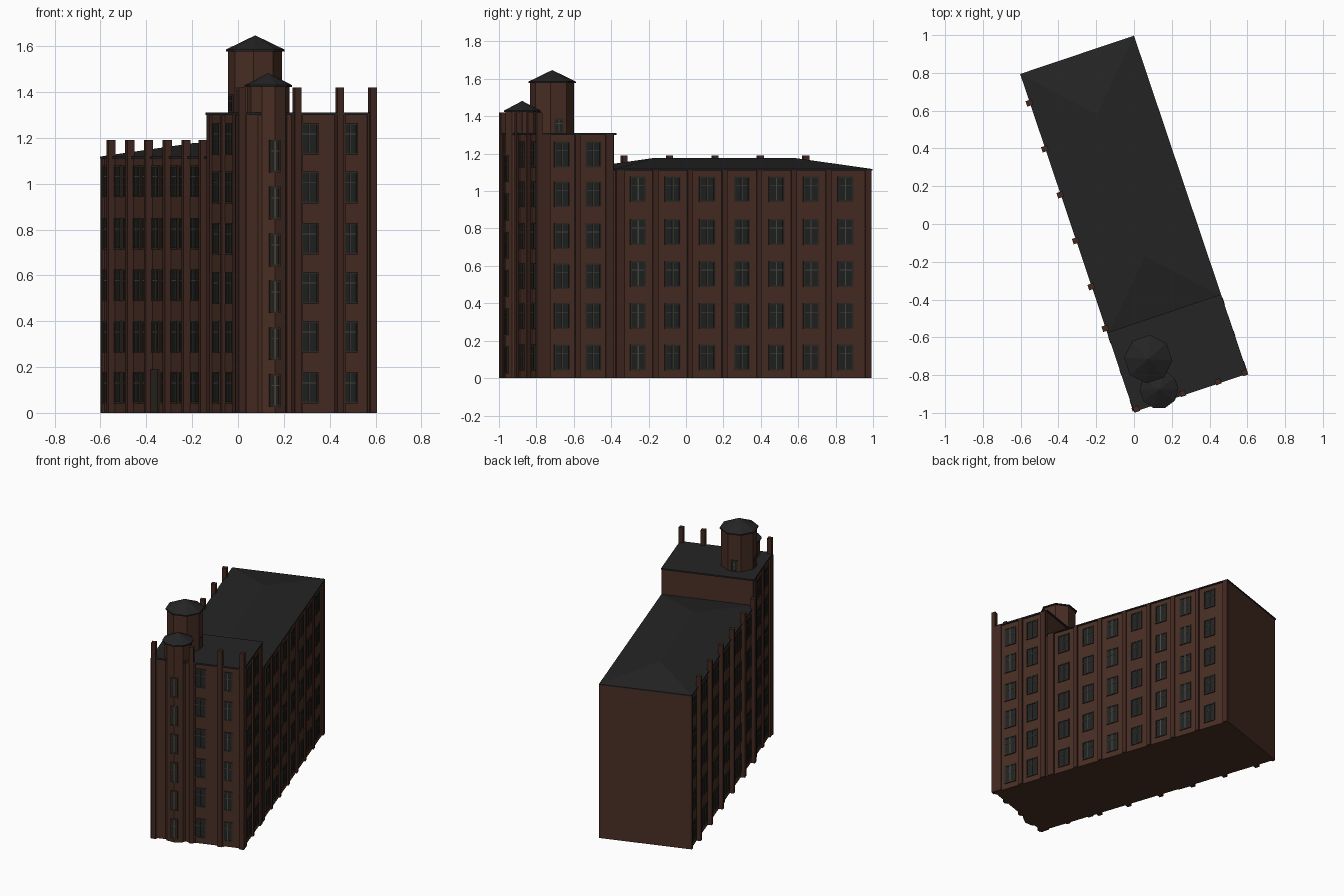
import bpy, bmesh, math
from mathutils import Matrix, Vector

if "Cube" in bpy.data.objects:
    bpy.data.objects.remove(bpy.data.objects["Cube"])

TURN = math.radians(18.6)          # whole building is turned on its plot
HX, HY, STEP = 0.308, 0.93, -0.51  # half width, half length, line of the taller wing
EAVE, TOP = 1.11, 1.30


def material(name, rgb):
    m = bpy.data.materials.new(name)
    m.diffuse_color = (*rgb, 1)
    m.use_nodes = True
    m.node_tree.nodes["Principled BSDF"].inputs["Base Color"].default_value = m.diffuse_color
    return m


BRICK = material("brown brick", (0.066, 0.027, 0.017))
PIER = material("dark brick", (0.053, 0.021, 0.014))
ROOF = material("roof black", (0.018, 0.018, 0.018))
GLASS = material("dark glass", (0.015, 0.016, 0.016))
BAR = material("window bar grey", (0.070, 0.068, 0.052))
FRAME = material("window frame dark", (0.030, 0.024, 0.018))


def finish(name, bm, *mats):
    bmesh.ops.recalc_face_normals(bm, faces=bm.faces)
    me = bpy.data.meshes.new(name)
    bm.to_mesh(me)
    bm.free()
    for m in mats:
        me.materials.append(m)
    ob = bpy.data.objects.new(name, me)
    ob.rotation_euler.z = TURN
    bpy.context.collection.objects.link(ob)
    return ob


def box(bm, lo, hi, mat=0, frame=Matrix()):
    lo, hi = Vector(lo), Vector(hi)
    size = hi - lo
    m = frame @ Matrix.Translation((lo + hi) / 2) @ Matrix.Diagonal((*size, 1))
    new = bmesh.ops.create_cube(bm, size=1, matrix=m)["verts"]
    for f in {f for v in new for f in v.link_faces}:
        f.material_index = mat


def wall_frame(facing, dist, origin=(0, 0)):
    """Frame whose local -y looks out of the wall; x runs along it."""
    return (Matrix.Translation((*origin, 0)) @ Matrix.Rotation(math.radians(facing), 4, 'Z')
            @ Matrix.Translation((0, -dist, 0)))


def window(bm, frame, x, z, w, h):
    x0, x1, z1, t = x - w / 2, x + w / 2, z + h, 0.004
    box(bm, (x0, -0.003, z), (x1, 0.002, z1), 0, frame)            # pane
    for a in (x0, x1):                                            # surround
        box(bm, (a - t, -0.007, z - t), (a + t, 0.002, z1 + t), 2, frame)
    for b in (z, z1):
        box(bm, (x0, -0.007, b - t), (x1, 0.002, b + t), 2, frame)
    box(bm, (x - 0.003, -0.006, z), (x + 0.003, 0, z1), 1, frame)  # mullion
    zt = z + h * 0.66
    box(bm, (x0, -0.005, zt - 0.002), (x1, 0, zt + 0.002), 1, frame)


RIGHT, LEFT = wall_frame(90, HX), wall_frame(-90, HX)
FRONT = wall_frame(0, HY)
LOW_ROWS = [0.045, 0.267, 0.492, 0.717, 0.945]
HIGH_ROWS = [0.045, 0.267, 0.48, 0.695, 0.918, 1.13]

# Main block and taller front wing
bm = bmesh.new()
box(bm, (-HX, STEP, 0), (HX, 0.94, EAVE))
finish("main_block", bm, BRICK)
bm = bmesh.new()
box(bm, (-HX, -HY, 0), (HX, STEP, TOP))
finish("front_wing", bm, BRICK)

# Shallow hipped roof over the main block
bm = bmesh.new()
ex, y0, y1 = 0.318, STEP, 0.945
low = [bm.verts.new((x, y, EAVE)) for x, y in ((-ex, y0), (ex, y0), (ex, y1), (-ex, y1))]
rim = [bm.verts.new(v.co + Vector((0, 0, 0.008))) for v in low]
ra, rb = bm.verts.new((0, -0.18, 1.177)), bm.verts.new((0, 0.612, 1.177))
bm.faces.new(low)
for i in range(4):
    j = (i + 1) % 4
    bm.faces.new((low[i], low[j], rim[j], rim[i]))
for f in ((rim[0], rim[1], ra), (rim[1], rim[2], rb, ra),
          (rim[2], rim[3], rb), (rim[3], rim[0], ra, rb)):
    bm.faces.new(f)
finish("main_roof", bm, ROOF)

# Flat roof of the wing
bm = bmesh.new()
box(bm, (-0.318, -0.943, TOP), (0.318, STEP + 0.01, TOP + 0.01))
finish("wing_roof", bm, ROOF)

# Flat piers on the right side
bm = bmesh.new()
for y, w in [(-0.277 + 0.195 * i, 0.03) for i in range(6)] + [(0.922, 0.034), (-0.475, 0.05)]:
    box(bm, (y - w / 2, -0.01, 0), (y + w / 2, 0.01, EAVE), 0, RIGHT)
for y, w in ((-0.538, 0.04), (-0.717, 0.03), (-0.895, 0.045)):
    box(bm, (y - w / 2, -0.012, 0), (y + w / 2, 0.01, TOP), 0, RIGHT)
finish("right_piers", bm, PIER)

# Piers on the left side, rising through the eave as posts
LEFT_PIERS = [0.784 - 0.2565 * i for i in range(5)]
bm = bmesh.new()
for y in LEFT_PIERS + [-0.475]:
    box(bm, (-y - 0.015, -0.029, 0), (-y + 0.015, 0.004, 1.19), 0, LEFT)
box(bm, (-0.938, -0.01, 0), (-0.912, 0.01, EAVE), 0, LEFT)
for y, w in ((-0.54, 0.04), (-0.72, 0.03), (-0.90, 0.045)):
    box(bm, (-y - w / 2, -0.012, 0), (-y + w / 2, 0.01, TOP), 0, LEFT)
finish("left_piers", bm, PIER)

# Front piers with tall posts
bm = bmesh.new()
for x in (-0.3, -0.042, 0.155, 0.305):
    box(bm, (x - 0.015, -0.018, 0), (x + 0.015, 0.012, 1.42), 0, FRONT)
    box(bm, (x - 0.024, -0.008, 0), (x + 0.024 if x < 0.3 else 0.318, 0.01, TOP), 0, FRONT)
finish("front_piers", bm, PIER)


# Round stair turret and roof tank house
def turret(name, cx, cy, r, n, z0, z1, roof_r, apex):
    for part, ra_, rb_, a, b, m in (("body", r, r, z0, z1, BRICK),
                                    ("rim", roof_r, roof_r, z1 - 0.008, z1, ROOF),
                                    ("cap", roof_r, 0, z1, apex, ROOF)):
        bm = bmesh.new()
        mat = (Matrix.Translation((cx, cy, (a + b) / 2))
               @ Matrix.Rotation(-math.pi / 2 + math.pi / n, 4, 'Z'))
        bmesh.ops.create_cone(bm, cap_ends=True, segments=n, radius1=ra_, radius2=rb_,
                              depth=b - a, matrix=mat)
        finish(name + "_" + part, bm, m)


STAIR, TANK = (-0.154, -0.872), (-0.157, -0.702)
turret("stair_turret", *STAIR, 0.093, 10, 0, 1.43, 0.103, 1.482)
turret("tank_house", *TANK, 0.118, 8, TOP, 1.585, 0.128, 1.647)

# Windows
bm = bmesh.new()
for z in LOW_ROWS:
    for i in range(7):
        window(bm, RIGHT, -0.375 + 0.195 * i, z, 0.08, 0.13)
finish("right_windows", bm, GLASS, BAR, FRAME)

bm = bmesh.new()
DOOR = 0.22
ys = [0.87] + [y - 0.128 + s * 0.06 for y in LEFT_PIERS[:4] for s in (1, -1)] + [-0.32, -0.41]
for z in LOW_ROWS:
    for y in ys:
        if z > 0.1 or abs(y - DOOR) > 0.07:
            window(bm, LEFT, -y, z, 0.075, 0.13)
finish("left_windows", bm, GLASS, BAR, FRAME)

bm = bmesh.new()
for z in HIGH_ROWS:
    for y in (-0.803, -0.628):
        window(bm, RIGHT, y, z, 0.08, 0.13)
        window(bm, LEFT, -y, z, 0.08, 0.13)
    window(bm, FRONT, 0.014, z, 0.075, 0.13)
    window(bm, FRONT, 0.203, z, 0.06, 0.13)
finish("wing_windows", bm, GLASS, BAR, FRAME)

bm = bmesh.new()
stair_wall = wall_frame(0, 0.093 * math.cos(math.pi / 10), STAIR)
for i in range(6):
    window(bm, stair_wall, 0, 0.03 + 0.2045 * i, 0.042, 0.135)
for facing in (90, 180, -90):
    window(bm, wall_frame(facing, 0.118 * math.cos(math.pi / 8), TANK), 0, 1.315, 0.042, 0.07)
finish("turret_windows", bm, GLASS, BAR, FRAME)

# Side door
bm = bmesh.new()
box(bm, (-DOOR - 0.055, -0.008, 0), (-DOOR + 0.055, 0.001, 0.19), 0, LEFT)
finish("side_door", bm, FRAME)
